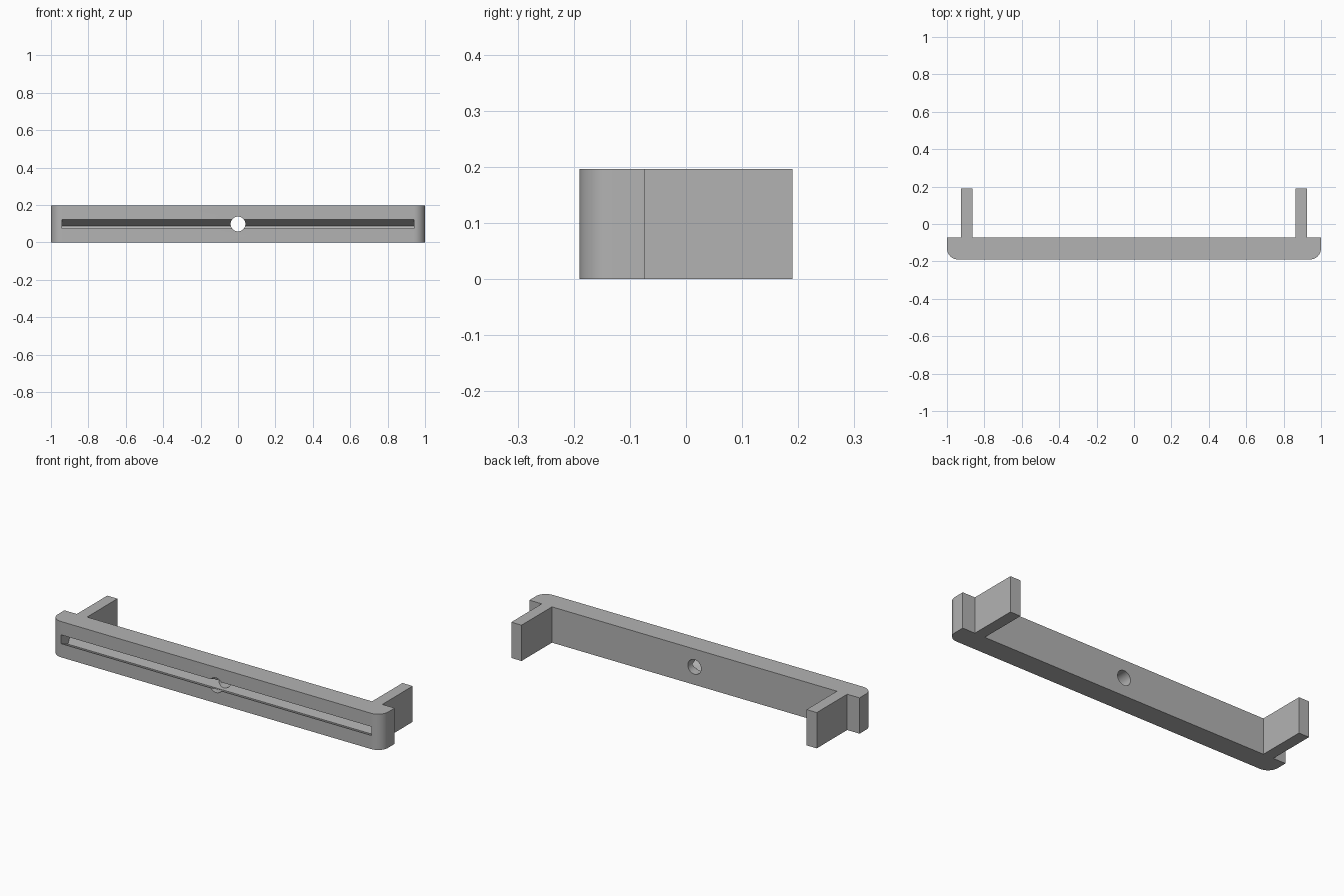
import bpy, bmesh, math
from mathutils import Vector

if "Cube" in bpy.data.objects:
    bpy.data.objects.remove(bpy.data.objects["Cube"])

HEIGHT, FRONT, BACK, ARM_END = 0.196, -0.19, -0.073, 0.19
ARM_IN, ARM_OUT, RADIUS = 0.863, 0.925, 0.06

grey = bpy.data.materials.new("plain_grey")
grey.use_nodes = True
colour = (0.45, 0.45, 0.45, 1)
grey.diffuse_color = colour
grey.node_tree.nodes["Principled BSDF"].inputs["Base Color"].default_value = colour


def prism(name, points, offset):
    """Extrude a flat outline into a solid object."""
    bm = bmesh.new()
    face = bm.faces.new([bm.verts.new(p) for p in points])
    top = bmesh.ops.extrude_face_region(bm, geom=[face])["geom"]
    verts = [v for v in top if isinstance(v, bmesh.types.BMVert)]
    bmesh.ops.translate(bm, verts=verts, vec=Vector(offset))
    bmesh.ops.recalc_face_normals(bm, faces=bm.faces)
    mesh = bpy.data.meshes.new(name)
    bm.to_mesh(mesh)
    bm.free()
    mesh.materials.append(grey)
    obj = bpy.data.objects.new(name, mesh)
    bpy.context.collection.objects.link(obj)
    return obj


# Bar with rounded front corners and two rear arms, in one outline
half = []
for i in range(13):
    a = math.radians(-90 + 90 * i / 12)
    half.append((1 - RADIUS + RADIUS * math.cos(a), FRONT + RADIUS + RADIUS * math.sin(a)))
half += [(1, BACK), (ARM_OUT, BACK), (ARM_OUT, ARM_END), (ARM_IN, ARM_END), (ARM_IN, BACK)]
outline = half + [(-x, y) for x, y in reversed(half)]
bracket = prism("bracket_bar", [(x, y, 0) for x, y in outline], (0, 0, HEIGHT))

# Long slot sloping down into the front
slot_section = [(-0.236, 0.143), (-0.11, 0.088), (-0.128, 0.048), (-0.254, 0.103)]
slot = prism("slot_cutter", [(-0.94, y, z) for y, z in slot_section], (1.88, 0, 0))

# Round hole through the middle
ring = [math.tau * i / 32 for i in range(32)]
hole = prism("hole_cutter",
             [(0.04 * math.cos(a), -0.3, HEIGHT / 2 + 0.04 * math.sin(a)) for a in ring],
             (0, 0.4, 0))

for cutter in (slot, hole):
    cut = bracket.modifiers.new(cutter.name, "BOOLEAN")
    cut.operation = "DIFFERENCE"
    cut.solver = "EXACT"
    cut.object = cutter

# Apply the cuts and remove the cutters
bpy.ops.object.select_all(action="DESELECT")
bpy.context.view_layer.objects.active = bracket
bracket.select_set(True)
for cutter in (slot, hole):
    bpy.ops.object.modifier_apply(modifier=cutter.name)
    bpy.data.objects.remove(cutter)
bpy.ops.object.shade_smooth_by_angle(angle=math.radians(30))
